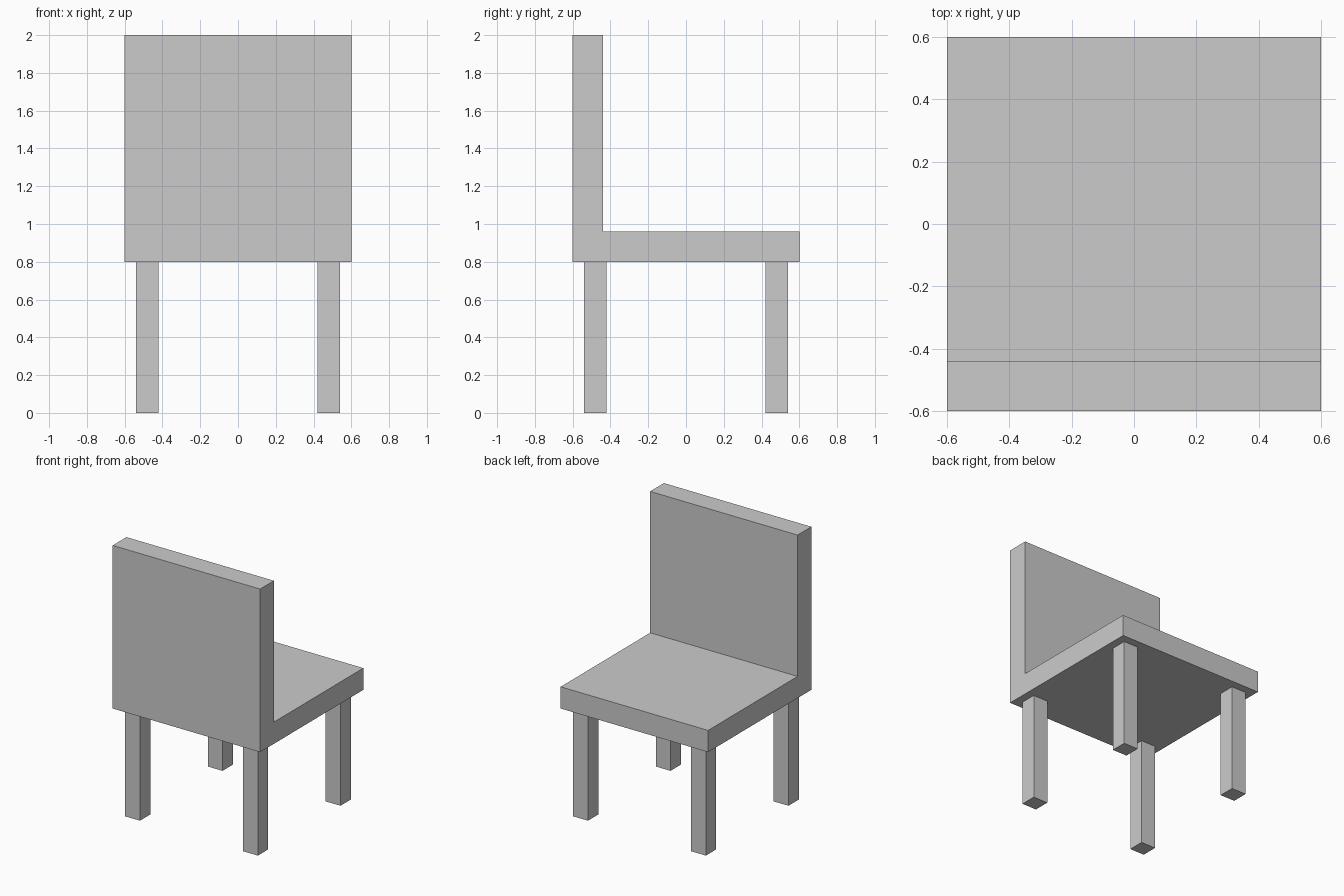
import bpy
import bmesh

if "Cube" in bpy.data.objects:
    bpy.data.objects.remove(bpy.data.objects["Cube"])

HALF = 0.6        # half width and depth of the seat
SEAT_Z = 0.8      # underside of the seat
THICK = 0.16      # thickness of seat and backrest
LEG = 0.12        # leg cross-section
LEG_POS = 0.48    # leg centre offset


def finish(bm, name):
    bmesh.ops.recalc_face_normals(bm, faces=bm.faces)
    mesh = bpy.data.meshes.new(name)
    bm.to_mesh(mesh)
    bm.free()
    obj = bpy.data.objects.new(name, mesh)
    bpy.context.collection.objects.link(obj)
    return obj


def extrude_profile(name, profile, half_width):
    """Extrude a closed (y, z) profile along x."""
    bm = bmesh.new()
    face = bm.faces.new([bm.verts.new((-half_width, y, z)) for y, z in profile])
    new = bmesh.ops.extrude_face_region(bm, geom=[face], use_keep_orig=True)["geom"]
    verts = [g for g in new if isinstance(g, bmesh.types.BMVert)]
    bmesh.ops.translate(bm, verts=verts, vec=(2 * half_width, 0, 0))
    return finish(bm, name)


def add_leg(name, x, y):
    bm = bmesh.new()
    bmesh.ops.create_cube(bm, size=1)
    bmesh.ops.scale(bm, vec=(LEG, LEG, SEAT_Z), verts=bm.verts)
    obj = finish(bm, name)
    obj.location = (x, y, SEAT_Z / 2)
    return obj


# Seat and backrest: one L-shaped slab
extrude_profile("seat_and_backrest", [
    (-HALF, SEAT_Z), (HALF, SEAT_Z), (HALF, SEAT_Z + THICK),
    (-HALF + THICK, SEAT_Z + THICK), (-HALF + THICK, 2.0), (-HALF, 2.0),
], HALF)

# Four square legs
for side, sx in (("left", -1), ("right", 1)):
    for end, sy in (("front", -1), ("back", 1)):
        add_leg(f"{end}_{side}_leg", sx * LEG_POS, sy * LEG_POS)
